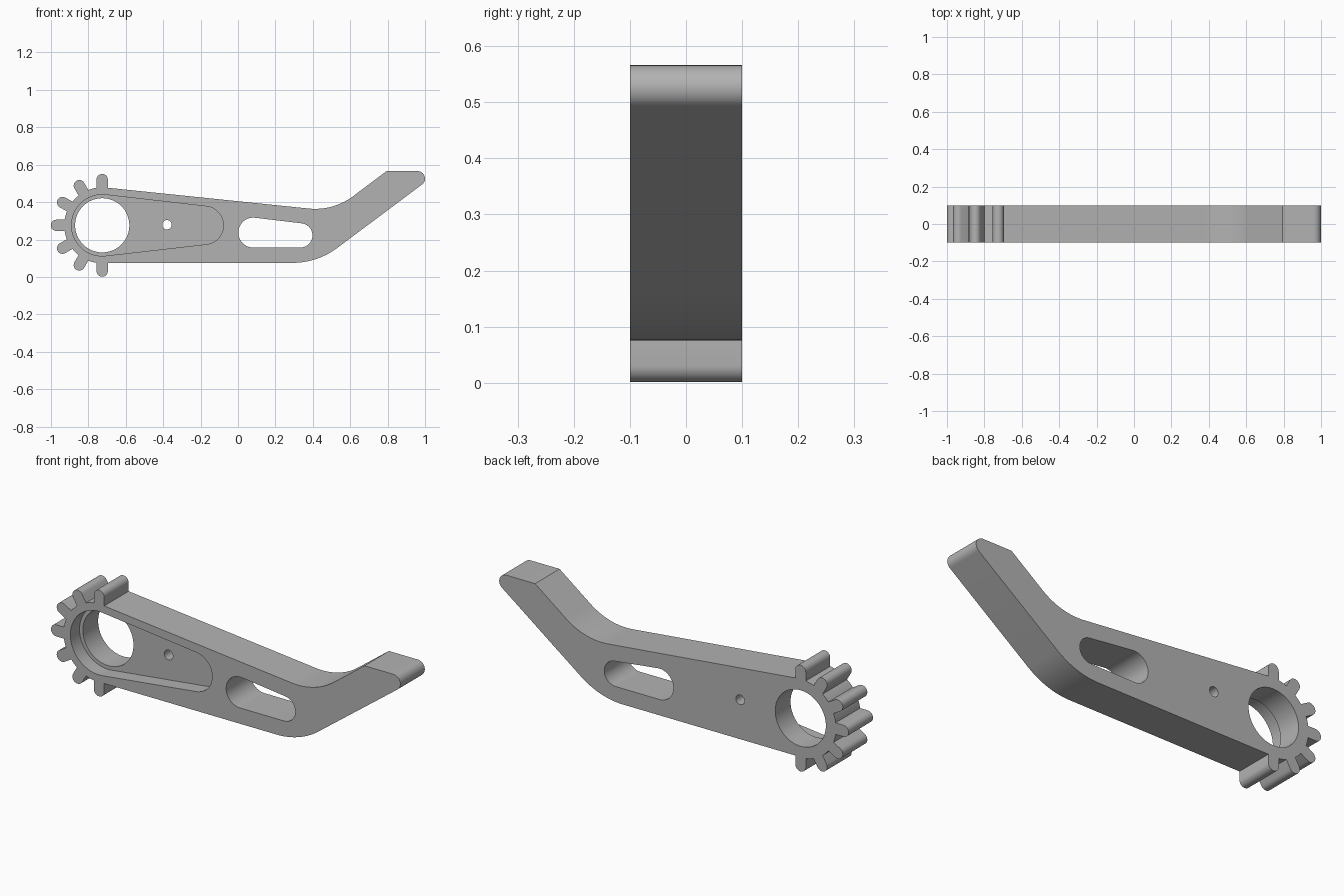
import bpy
import bmesh
from math import radians, pi, cos, sin, asin, atan2, tan
from mathutils import Vector

if "Cube" in bpy.data.objects:
    bpy.data.objects.remove(bpy.data.objects["Cube"], do_unlink=True)

HUB = Vector((-0.726, 0.276))
HALF = 0.1            # half thickness of the arm
ROOT, TIP, TOOTH = 0.203, 0.275, 0.03

grey = bpy.data.materials.new("plain grey")
grey.use_nodes = True
colour = (0.45, 0.45, 0.45, 1)
grey.diffuse_color = colour
grey.node_tree.nodes["Principled BSDF"].inputs["Base Color"].default_value = colour


def arc(centre, radius, start, end, steps):
    """Points on an arc, angles in radians."""
    angles = [start + (end - start) * i / steps for i in range(steps + 1)]
    return [Vector(centre) + radius * Vector((cos(a), sin(a))) for a in angles]


def fillet(before, corner, after, radius, steps=16):
    """Rounded corner between two straight edges."""
    p = Vector(corner)
    u, v = (Vector(before) - p).normalized(), (Vector(after) - p).normalized()
    half = u.angle(v) / 2
    centre = p + (u + v).normalized() * radius / sin(half)
    s = p + u * radius / tan(half) - centre
    e = p + v * radius / tan(half) - centre
    start = atan2(s.y, s.x)
    sweep = (atan2(e.y, e.x) - start + pi) % (2 * pi) - pi
    return arc(centre, radius, start, start + sweep, steps)


def capsule(c1, r1, c2, r2):
    """Two circles joined by their outer tangents."""
    c1, c2 = Vector(c1), Vector(c2)
    d = c2 - c1
    axis = atan2(d.y, d.x)
    lean = pi / 2 - asin((r1 - r2) / d.length) if r1 != r2 else pi / 2
    return (arc(c1, r1, axis + lean, axis + 2 * pi - lean, 48)
            + arc(c2, r2, axis - lean, axis + lean, 32))


def prism(name, outline, front, back):
    """Extrude an x-z outline from y = front to y = back."""
    bm = bmesh.new()
    face = bm.faces.new([bm.verts.new((p.x, front, p.y)) for p in outline])
    new = bmesh.ops.extrude_face_region(bm, geom=[face])["geom"]
    moved = [g for g in new if isinstance(g, bmesh.types.BMVert)]
    bmesh.ops.translate(bm, vec=(0, back - front, 0), verts=moved)
    bmesh.ops.recalc_face_normals(bm, faces=bm.faces)
    mesh = bpy.data.meshes.new(name)
    bm.to_mesh(mesh)
    bm.free()
    mesh.materials.append(grey)
    obj = bpy.data.objects.new(name, mesh)
    bpy.context.collection.objects.link(obj)
    return obj


# Gear teeth around the left half of the hub
outline = []
spread = asin(TOOTH / ROOT)
for i in range(7):
    a = radians(90 + 30 * i)
    if i:
        gap = radians(30) - 2 * spread
        outline += arc(HUB, ROOT, a - spread - gap, a - spread, 4)[1:-1]
    outline += arc(HUB, ROOT, a - spread, a - spread, 1)[:1]
    tip_centre = HUB + (TIP - TOOTH) * Vector((cos(a), sin(a)))
    outline += arc(tip_centre, TOOTH, a - pi / 2, a + pi / 2, 14)
    outline += arc(HUB, ROOT, a + spread, a + spread, 1)[:1]

# Bent lever arm
top_start, bottom_start = outline[0], outline[-1]
low_bend, nose = (0.424, bottom_start.y), (1.08, 0.566)
shoulder, top_bend = (0.794, 0.566), (0.51, 0.352)
outline += fillet(bottom_start, low_bend, nose, 0.4)
outline += fillet(low_bend, nose, shoulder, 0.04)
outline.append(Vector(shoulder))
outline += fillet(shoulder, top_bend, top_start, 0.34)
lever = prism("lever_arm", outline, -HALF, HALF)

# Openings: front pocket, hub bore, pin hole and slot
cutters = [
    prism("pocket_cutter", capsule(HUB, 0.164, (-0.18, HUB.y), 0.102), -0.2, -0.025),
    prism("bore_cutter", arc(HUB, 0.145, 0, 2 * pi, 64)[:-1], -0.3, 0.3),
    prism("pin_hole_cutter", arc((-0.38, HUB.y + 0.003), 0.025, 0, 2 * pi, 24)[:-1], -0.3, 0.3),
    prism("slot_cutter", capsule((0.082, 0.237), 0.08, (0.333, 0.222), 0.065), -0.3, 0.3),
]
for cutter in cutters:
    cutter.hide_render = True
    cut = lever.modifiers.new(cutter.name, "BOOLEAN")
    cut.operation = "DIFFERENCE"
    cut.solver = "EXACT"
    cut.object = cutter

# Bake the cuts and drop the cutters
bpy.context.view_layer.update()
graph = bpy.context.evaluated_depsgraph_get()
baked = bpy.data.meshes.new_from_object(lever.evaluated_get(graph))
lever.modifiers.clear()
lever.data = baked
for cutter in cutters:
    bpy.data.objects.remove(cutter, do_unlink=True)

bpy.ops.object.select_all(action="DESELECT")
lever.select_set(True)
bpy.context.view_layer.objects.active = lever
bpy.ops.object.shade_smooth_by_angle(angle=radians(30))
